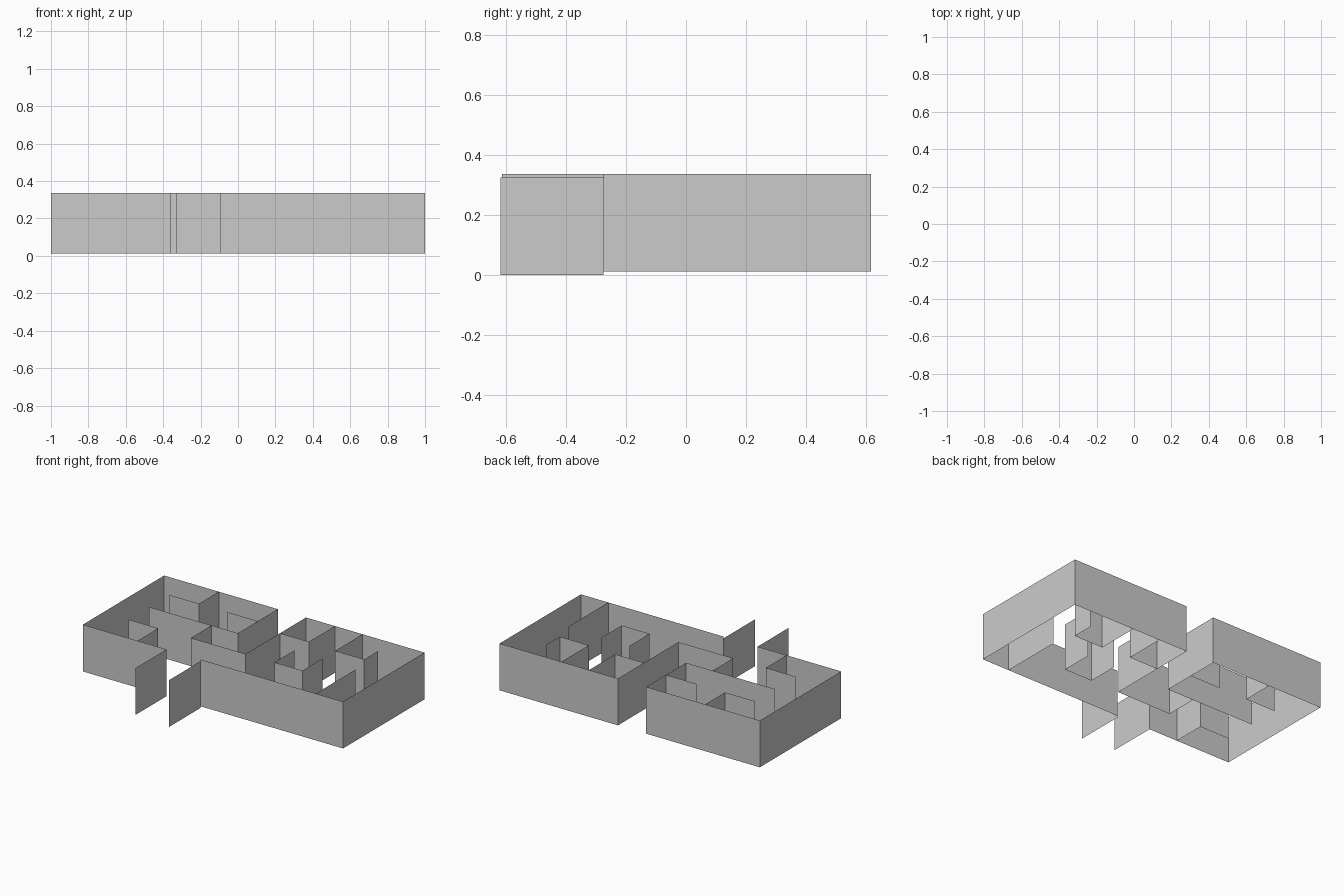
import bpy

if "Cube" in bpy.data.objects:
    bpy.data.objects.remove(bpy.data.objects["Cube"])

BASE, TOP = 0.012, 0.337


def wall(name, path, z0=BASE, z1=TOP):
    """Thin sheet wall raised along a plan polyline."""
    n = len(path)
    verts = [(x, y, z0) for x, y in path] + [(x, y, z1) for x, y in path]
    faces = [(i, i + 1, n + i + 1, n + i) for i in range(n - 1)]
    mesh = bpy.data.meshes.new(name)
    mesh.from_pydata(verts, [], faces)
    obj = bpy.data.objects.new(name, mesh)
    bpy.context.collection.objects.link(obj)
    return obj


FRONT, BACK = -0.275, 0.618

# Outer shell: left and right wings, open at the entrance and the rear recess
wall("left_wing_shell", [(-0.357, FRONT), (-1, FRONT), (-1, BACK), (-0.127, BACK)])
wall("right_wing_shell", [(-0.096, FRONT), (1, FRONT), (1, BACK), (0.09, BACK)])

# Entrance side walls
wall("entrance_wall_left", [(-0.357, FRONT), (-0.357, -0.615)])
wall("entrance_wall_right", [(-0.096, FRONT), (-0.096, -0.62)], 0.0, 0.325)

# Rear recess
wall("recess_wall_left", [(-0.127, BACK), (-0.127, 0.18)])
wall("recess_wall_right", [(0.09, BACK), (0.09, -0.045), (-0.33, -0.047), (-0.33, 0.18)])

# Left wing partitions
wall("left_long_partition", [(-0.81, 0.18), (-0.127, 0.18)])
wall("left_back_partition", [(-0.58, BACK), (-0.58, 0.4), (-0.81, 0.4)])
wall("left_stub_partition", [(-0.36, 0.4), (-0.127, 0.4)])
wall("left_front_partition", [(-0.81, -0.047), (-0.58, -0.047), (-0.58, FRONT)])

# Right wing partitions
wall("right_closet", [(0.09, 0.332), (0.312, 0.332), (0.312, BACK)])
wall("right_back_partition", [(0.525, BACK), (0.525, 0.317), (0.748, 0.317), (0.748, 0.47)])
wall("right_alcove", [(0.31, 0.175), (0.31, -0.043), (0.525, -0.043), (0.525, 0.178)])
wall("right_front_partition", [(0.79, FRONT), (0.79, 0.16)])
